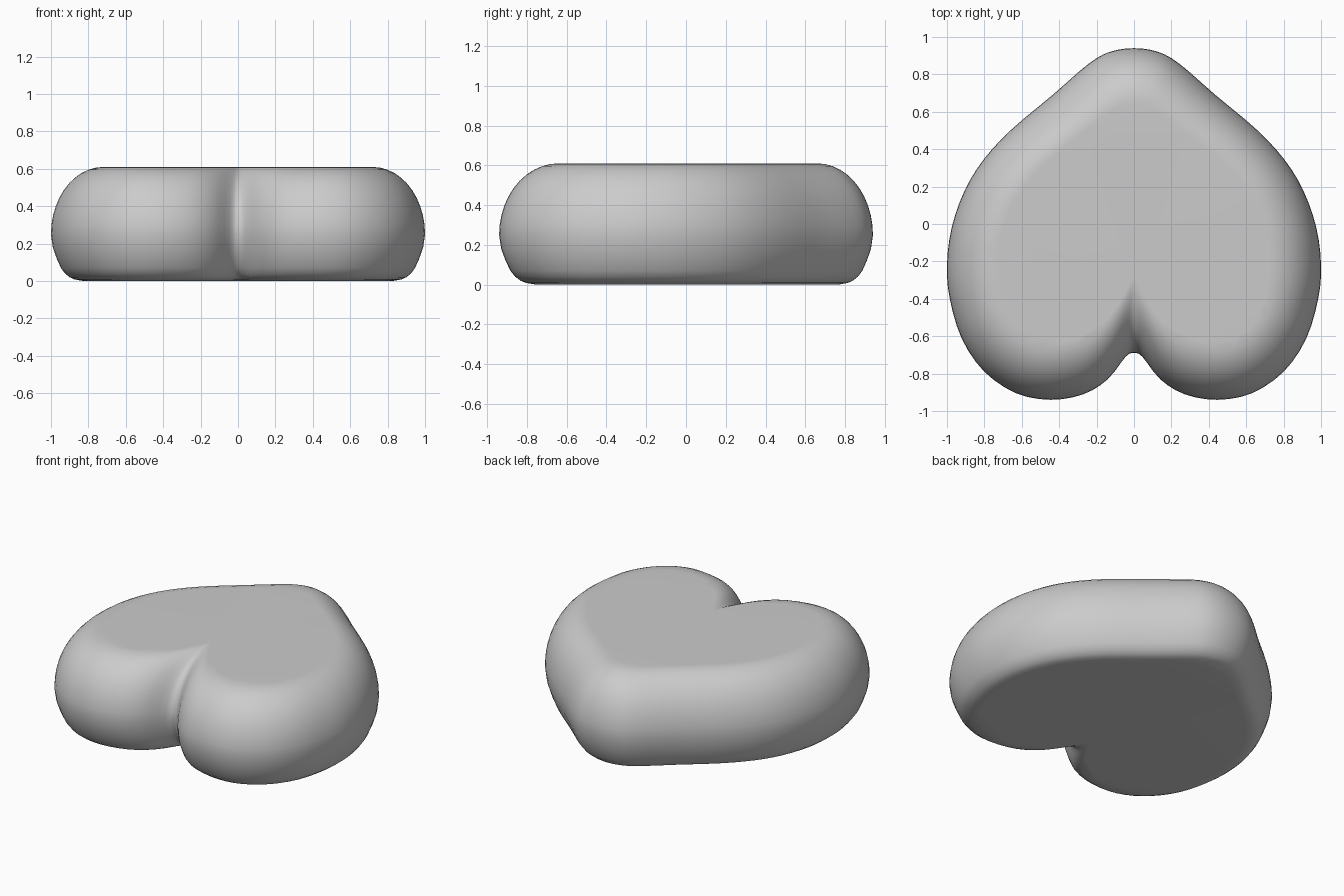
import bpy, bmesh, math
from mathutils import Vector

if "Cube" in bpy.data.objects:
    bpy.data.objects.remove(bpy.data.objects["Cube"])

# Right half of the heart at its widest level, from notch to tip
OUTER = [(0, -.69), (.045, -.71), (.14, -.83), (.27, -.91), (.445, -.94), (.63, -.905),
         (.80, -.79), (.92, -.615), (.985, -.40), (1, -.22), (.975, -.02), (.905, .18),
         (.80, .35), (.65, .51), (.435, .69), (.245, .855), (.13, .92), (0, .94)]
# Matching right half of the flat top
INNER = [(0, -.28), (.03, -.33), (.12, -.48), (.24, -.59), (.43, -.64), (.54, -.62),
         (.62, -.56), (.69, -.45), (.715, -.32), (.72, -.18), (.705, -.05), (.65, .10),
         (.57, .22), (.455, .34), (.27, .49), (.10, .62), (.04, .65), (0, .66)]
# Side profile: (inset from outer to inner, height)
PROFILE = [(.62, 0), (.45, .009), (.36, .02), (.27, .04), (.19, .07), (.11, .12), (.035, .18),
           (0, .25)]
PROFILE += [(1 - math.cos(a), .25 + .36 * math.sin(a))
            for a in (math.radians(90 * i / 11) for i in range(1, 12))]


def closed_curve(half, steps=3):
    """Mirror a half outline and smooth it into a closed loop."""
    pts = [Vector(p) for p in half] + [Vector((-x, y)) for x, y in half[-2:0:-1]]
    n = len(pts)
    out = []
    for i in range(n):
        a, b, c, d = (pts[(i + k) % n] for k in (-1, 0, 1, 2))
        for s in range(steps):
            t = s / steps
            out.append(.5 * (2 * b + (c - a) * t + (2 * a - 5 * b + 4 * c - d) * t * t
                             + (3 * b - a - 3 * c + d) * t ** 3))
    return out


outer, inner = closed_curve(OUTER), closed_curve(INNER)
n = len(outer)

# Stack the outlines into a rounded heart body
bm = bmesh.new()
rings = [[bm.verts.new((*o.lerp(i, t), z)) for o, i in zip(outer, inner)] for t, z in PROFILE]
for low, high in zip(rings, rings[1:]):
    for k in range(n):
        m = (k + 1) % n
        bm.faces.new((low[k], low[m], high[m], high[k]))
caps = [bm.faces.new(rings[0][::-1]), bm.faces.new(rings[-1])]
bmesh.ops.triangulate(bm, faces=caps)
bmesh.ops.recalc_face_normals(bm, faces=bm.faces[:])

mesh = bpy.data.meshes.new("heart_body")
bm.to_mesh(mesh)
bm.free()
heart = bpy.data.objects.new("heart_body", mesh)
bpy.context.collection.objects.link(heart)

# Smooth shading, keeping true creases
bpy.context.view_layer.objects.active = heart
heart.select_set(True)
bpy.ops.object.shade_smooth_by_angle(angle=math.radians(40))
# Keep the flat top and base evenly shaded
weighted = heart.modifiers.new("even_caps", 'WEIGHTED_NORMAL')
weighted.keep_sharp = True
